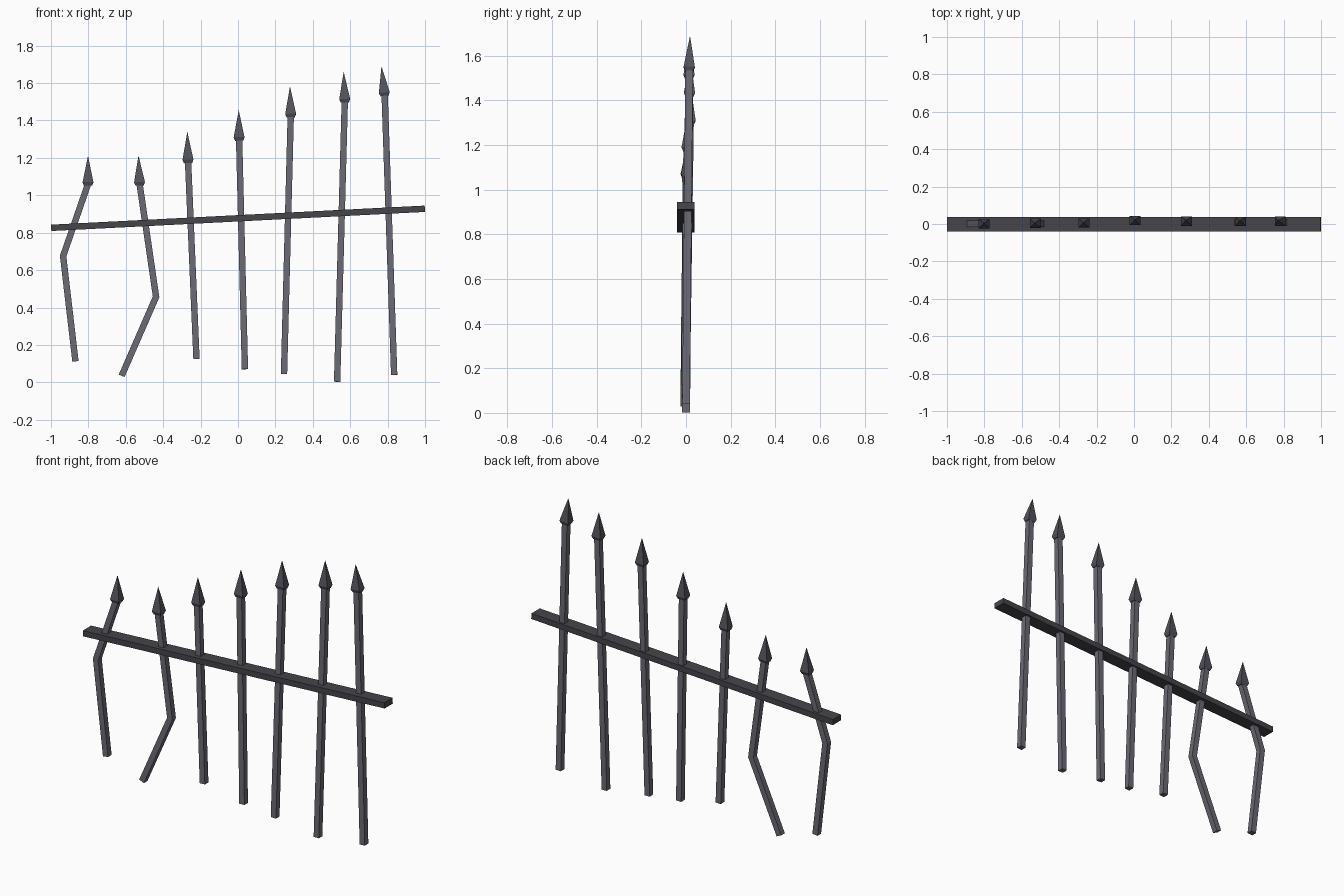
import bpy, bmesh
from mathutils import Vector

if "Cube" in bpy.data.objects:
    bpy.data.objects.remove(bpy.data.objects["Cube"])


def material(name, rgb):
    m = bpy.data.materials.new(name)
    m.diffuse_color = (*rgb, 1)
    m.use_nodes = True
    m.node_tree.nodes["Principled BSDF"].inputs["Base Color"].default_value = m.diffuse_color
    return m


SHAFT = material("grey iron", (0.145, 0.145, 0.175))
HEAD = material("dark iron", (0.085, 0.085, 0.105))
RAIL = material("blackened iron", (0.062, 0.058, 0.068))


def loft(name, path, sizes, mat):
    """Sweep a rectangle (width, depth) along points, mitred at bends."""
    pts = [Vector(p) for p in path]
    bm = bmesh.new()
    rings = []
    for i, p in enumerate(pts):
        before = (p - pts[i - 1]).normalized() if i else None
        after = (pts[i + 1] - p).normalized() if i < len(pts) - 1 else None
        t = ((before or after) + (after or before)).normalized()
        stretch = 1 / t.dot(after or before)
        side = Vector((0, 1, 0)).cross(t).normalized()
        front = t.cross(side)
        w, d = sizes[i]
        if w == 0:
            rings.append([bm.verts.new(p)])
            continue
        rings.append([bm.verts.new(p + side * sx * w / 2 * stretch + front * sy * d / 2)
                      for sx, sy in ((-1, -1), (1, -1), (1, 1), (-1, 1))])
    for a, b in zip(rings, rings[1:]):
        for k in range(4):
            n = (k + 1) % 4
            if len(b) == 1:
                bm.faces.new((a[k], a[n], b[0]))
            else:
                bm.faces.new((a[k], a[n], b[n], b[k]))
    for r in (rings[0], rings[-1]):
        if len(r) == 4:
            bm.faces.new(r)
    bmesh.ops.recalc_face_normals(bm, faces=bm.faces)
    me = bpy.data.meshes.new(name)
    bm.to_mesh(me)
    bm.free()
    me.materials.append(mat)
    ob = bpy.data.objects.new(name, me)
    bpy.context.collection.objects.link(ob)
    return ob


# Each bar: shaft points from the ground up, then the spear tip
bars = [
    [(-0.869, 0.004, 0.112), (-0.935, 0.004, 0.675), (-0.802, 0.0, 1.06), (-0.802, 0.005, 1.21)],
    [(-0.622, -0.008, 0.035), (-0.438, -0.004, 0.457), (-0.526, 0.003, 1.06), (-0.532, 0.005, 1.213)],
    [(-0.222, -0.004, 0.125), (-0.267, 0.005, 1.18), (-0.271, 0.007, 1.34)],
    [(0.037, 0.0, 0.07), (0.006, 0.018, 1.30), (0.004, 0.022, 1.455)],
    [(0.246, 0.0, 0.045), (0.282, 0.015, 1.425), (0.278, 0.02, 1.583)],
    [(0.53, 0.0, 0.003), (0.571, 0.013, 1.505), (0.565, 0.018, 1.66)],
    [(0.835, 0.0, 0.04), (0.784, 0.014, 1.54), (0.767, 0.018, 1.69)],
]
for i, pts in enumerate(bars, 1):
    shaft, tip = pts[:-1], Vector(pts[-1])
    loft(f"shaft_{i}", shaft, [(0.034, 0.034)] * len(shaft), SHAFT)
    # spear head with a short tapered underside
    base = Vector(shaft[-1]) - Vector((0, 0, 0.008))
    loft(f"spear_head_{i}", [base, base.lerp(tip, 0.11), tip],
         [(0.044, 0.036), (0.058, 0.05), (0, 0)], HEAD)

# Sloping cross rail
loft("cross_rail", [(-0.999, -0.002, 0.826), (0.999, -0.002, 0.928)],
     [(0.034, 0.078)] * 2, RAIL)
